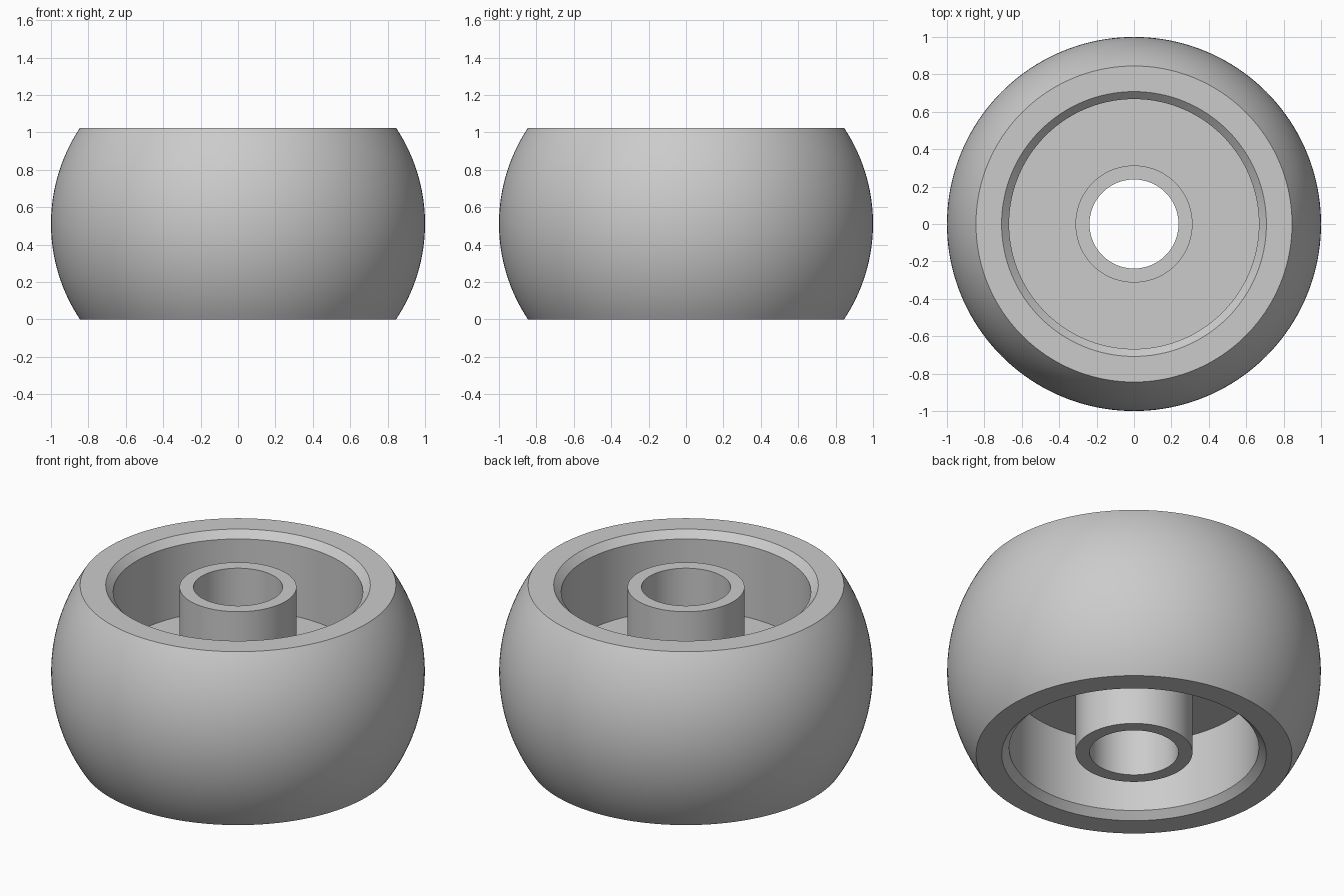
import bpy
import bmesh
from math import asin, cos, sin, tau
from mathutils import Matrix, Vector

cube = bpy.data.objects.get("Cube")
if cube:
    bpy.data.objects.remove(cube, do_unlink=True)

HALF = 0.512        # half of the wheel height
RIM = 0.845         # radius where the crowned tread meets the flat rim
WEB = 0.05          # half thickness of the central web
HUB_HALF = 0.5      # half height of the hub
CHAMFER = 0.04
BORE, HUB, WALL = 0.238, 0.313, 0.668
SEGMENTS, ARC_STEPS = 160, 16

grey = bpy.data.materials.new("light grey")
grey.use_nodes = True
colour = (0.6, 0.6, 0.6, 1)
grey.diffuse_color = colour
grey.node_tree.nodes["Principled BSDF"].inputs["Base Color"].default_value = colour

# Crowned tread: arc from the widest line up to the rim
sag = 1 - RIM
radius = (HALF ** 2 + sag ** 2) / (2 * sag)
sweep = asin(HALF / radius)
angles = [sweep * i / ARC_STEPS for i in range(ARC_STEPS + 1)]
upper = [(1 - radius + radius * cos(a), radius * sin(a)) for a in angles]

# Rim, chamfer, recess wall, web and hub
upper += [(WALL + CHAMFER, HALF), (WALL, HALF - CHAMFER), (WALL, WEB),
          (HUB, WEB), (HUB, HUB_HALF), (BORE, HUB_HALF)]

# Mirror the half section about mid height
profile = upper + [(r, -z) for r, z in reversed(upper[1:])]


def lathe(name, section, material):
    """Revolve a closed section around the z axis."""
    bm = bmesh.new()
    rings = []
    for i in range(SEGMENTS):
        turn = Matrix.Rotation(tau * i / SEGMENTS, 3, "Z")
        rings.append([bm.verts.new(turn @ Vector((r, 0, z + HALF)))
                      for r, z in section])
    count = len(section)
    for i, ring in enumerate(rings):
        after = rings[(i + 1) % SEGMENTS]
        for j in range(count):
            k = (j + 1) % count
            bm.faces.new((ring[j], after[j], after[k], ring[k]))
    bmesh.ops.recalc_face_normals(bm, faces=bm.faces)
    mesh = bpy.data.meshes.new(name)
    bm.to_mesh(mesh)
    bm.free()
    mesh.materials.append(material)
    obj = bpy.data.objects.new(name, mesh)
    bpy.context.collection.objects.link(obj)
    return obj


wheel = lathe("roller_wheel", profile, grey)
bpy.ops.object.select_all(action="DESELECT")
wheel.select_set(True)
bpy.context.view_layer.objects.active = wheel
bpy.ops.object.shade_smooth_by_angle()
